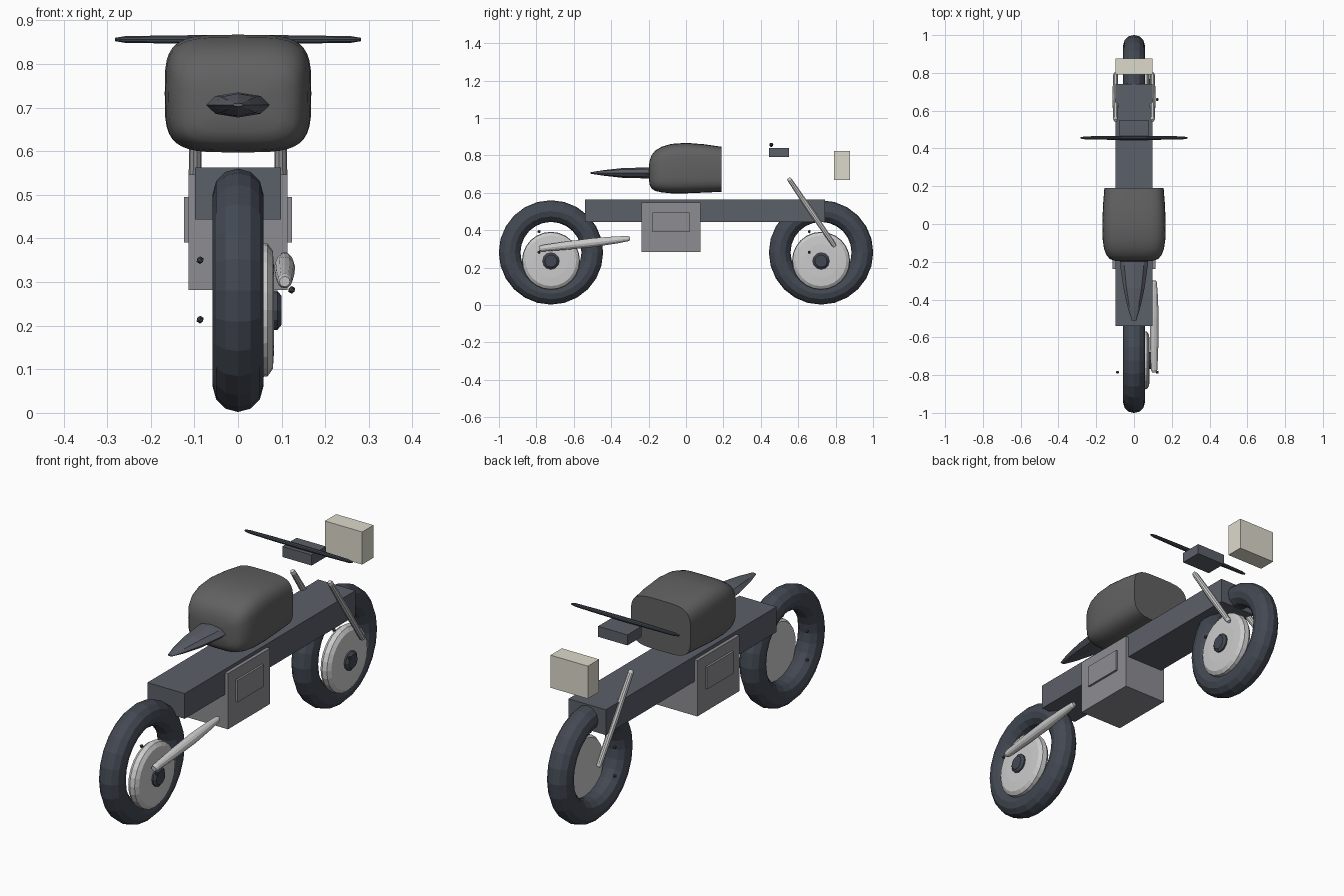
import bpy, bmesh
from math import cos, sin, pi
from mathutils import Vector

if "Cube" in bpy.data.objects:
    bpy.data.objects.remove(bpy.data.objects["Cube"])


def material(name, r, g, b):
    m = bpy.data.materials.new(name)
    m.diffuse_color = (r, g, b, 1)
    m.use_nodes = True
    m.node_tree.nodes["Principled BSDF"].inputs["Base Color"].default_value = m.diffuse_color
    return m


TYRE = material("rubber", 0.055, 0.065, 0.085)
FRAME = material("frame_paint", 0.105, 0.115, 0.14)
ENGINE = material("engine_grey", 0.27, 0.27, 0.29)
SEAT = material("seat_cover", 0.12, 0.12, 0.12)
METAL = material("bright_metal", 0.75, 0.75, 0.75)
LAMP = material("lamp_cream", 0.72, 0.70, 0.60)


def finish(name, bm, mat, smooth=False):
    bmesh.ops.recalc_face_normals(bm, faces=bm.faces)
    me = bpy.data.meshes.new(name)
    bm.to_mesh(me)
    bm.free()
    ob = bpy.data.objects.new(name, me)
    bpy.context.collection.objects.link(ob)
    me.materials.append(mat)
    if smooth:
        bpy.ops.object.select_all(action='DESELECT')
        ob.select_set(True)
        bpy.context.view_layer.objects.active = ob
        bpy.ops.object.shade_smooth_by_angle(angle=0.7)
    return ob


def box(name, x, y, z, mat):
    bm = bmesh.new()
    bmesh.ops.create_cube(bm, size=1)
    for v in bm.verts:
        v.co = [(a + b) / 2 + c * (b - a) for c, (a, b) in zip(v.co, (x, y, z))]
    return finish(name, bm, mat)


def loft(name, rings, u, v, n, mat, power=1.0, smooth=False):
    """Skin closed rings of (centre, radius_u, radius_v); power < 1 squares them off."""
    bm = bmesh.new()
    sq = lambda t: abs(t) ** power * (1 if t > 0 else -1)
    loops = []
    for c, ru, rv in rings:
        loops.append([bm.verts.new(Vector(c) + Vector(u) * ru * sq(cos(2 * pi * i / n))
                                   + Vector(v) * rv * sq(sin(2 * pi * i / n))) for i in range(n)])
    for a, b in zip(loops, loops[1:]):
        for i in range(n):
            bm.faces.new((a[i], a[(i + 1) % n], b[(i + 1) % n], b[i]))
    bm.faces.new(loops[0])
    bm.faces.new(loops[-1])
    return finish(name, bm, mat, smooth)


def rod(name, a, b, profile, n, mat):
    """Tapered rod from a to b; profile is (fraction, radius)."""
    a, b = Vector(a), Vector(b)
    d = (b - a).normalized()
    u = d.cross(Vector((0, 0, 1))).normalized()
    return loft(name, [(a.lerp(b, t), r, r) for t, r in profile], u, d.cross(u), n, mat)


def tyre(name, y, z, major, minor, seg=24, sides=12):
    bm = bmesh.new()
    g = [[bm.verts.new((minor * sin(2 * pi * j / sides),
                        y + (major + minor * cos(2 * pi * j / sides)) * cos(2 * pi * i / seg),
                        z + (major + minor * cos(2 * pi * j / sides)) * sin(2 * pi * i / seg)))
          for j in range(sides)] for i in range(seg)]
    for i in range(seg):
        for j in range(sides):
            k, l = (i + 1) % seg, (j + 1) % sides
            bm.faces.new((g[i][j], g[k][j], g[k][l], g[i][l]))
    return finish(name, bm, TYRE)


# wheels: tyre, disc, hub cap and a ring of bolts
for tag, y in (("front", -0.722), ("rear", 0.722)):
    tyre(tag + "_tyre", y, 0.281, 0.221, 0.058)
    disc = [(0.03, 0.145), (0.045, 0.155), (0.068, 0.152), (0.08, 0.135), (0.083, 0.09)]
    loft(tag + "_disc", [((x, y, 0.236), r, r) for x, r in disc], (0, 1, 0), (0, 0, 1), 24, METAL)
    cap = [(0.06, 0.045), (0.09, 0.045), (0.1, 0.033)]
    loft(tag + "_hub_cap", [((x, y, 0.235), r, r) for x, r in cap], (0, 1, 0), (0, 0, 1), 12, TYRE)
    for i in range(5):
        t = 2 * pi * i / 5
        bm = bmesh.new()
        bmesh.ops.create_icosphere(bm, subdivisions=1, radius=0.009)
        bmesh.ops.translate(bm, verts=bm.verts,
                            vec=(0.007 + 0.116 * cos(t), y - 0.063, 0.282 + 0.116 * sin(t)))
        finish(tag + "_bolt_%d" % (i + 1), bm, TYRE)

# frame beam and engine block with side covers
box("frame_beam", (-0.098, 0.098), (-0.54, 0.742), (0.443, 0.563), FRAME)
box("engine_block", (-0.114, 0.114), (-0.238, 0.078), (0.282, 0.547), ENGINE)
for tag, s in (("left", -1), ("right", 1)):
    box(tag + "_engine_cover", sorted((s * 0.1, s * 0.124)), (-0.18, 0.018), (0.391, 0.495), ENGINE)
    # fork legs
    rod(tag + "_fork_leg", (s * 0.098, 0.548, 0.678), (s * 0.098, 0.797, 0.312),
        [(0, 0.009), (0.03, 0.013), (0.5, 0.016), (0.97, 0.013), (1, 0.008)], 10, METAL)

# tank: rounded nose, flat cut at the back
tank = [(0.19, 0.157, 0.605, 0.846), (0.1, 0.164, 0.601, 0.859), (0, 0.168, 0.597, 0.867),
        (-0.08, 0.166, 0.597, 0.861), (-0.13, 0.159, 0.602, 0.846), (-0.165, 0.146, 0.61, 0.825),
        (-0.185, 0.128, 0.623, 0.8), (-0.195, 0.1, 0.645, 0.77), (-0.199, 0.05, 0.68, 0.735)]
loft("tank", [((0, y, (a + b) / 2), w, (b - a) / 2) for y, w, a, b in tank],
     (1, 0, 0), (0, 0, 1), 40, SEAT, 0.5, True)

# pointed nose under the tank
nose = [(-0.14, 0.073, 0.028), (-0.22, 0.073, 0.029), (-0.34, 0.056, 0.026),
        (-0.44, 0.034, 0.015), (-0.51, 0.012, 0.004)]
loft("nose_spike", [((0, y, 0.706), w, h) for y, w, h in nose], (1, 0, 0), (0, 0, 1), 8, FRAME)

# steering and lamp
rod("handlebar", (-0.282, 0.456, 0.856), (0.282, 0.456, 0.856),
    [(0, 0.004), (0.04, 0.008), (0.25, 0.01), (0.5, 0.011), (0.75, 0.01), (0.96, 0.008), (1, 0.004)], 10, TYRE)
box("instrument_box", (-0.077, 0.077), (0.443, 0.55), (0.79, 0.84), FRAME)
box("headlamp", (-0.098, 0.098), (0.792, 0.877), (0.667, 0.822), LAMP)

# exhaust pipe on the right side
rod("exhaust_pipe", (0.107, -0.785, 0.301), (0.107, -0.3, 0.356),
    [(0, 0.012), (0.03, 0.017), (0.3, 0.022), (0.6, 0.024), (0.85, 0.019), (0.98, 0.014), (1, 0.01)], 12, METAL)
